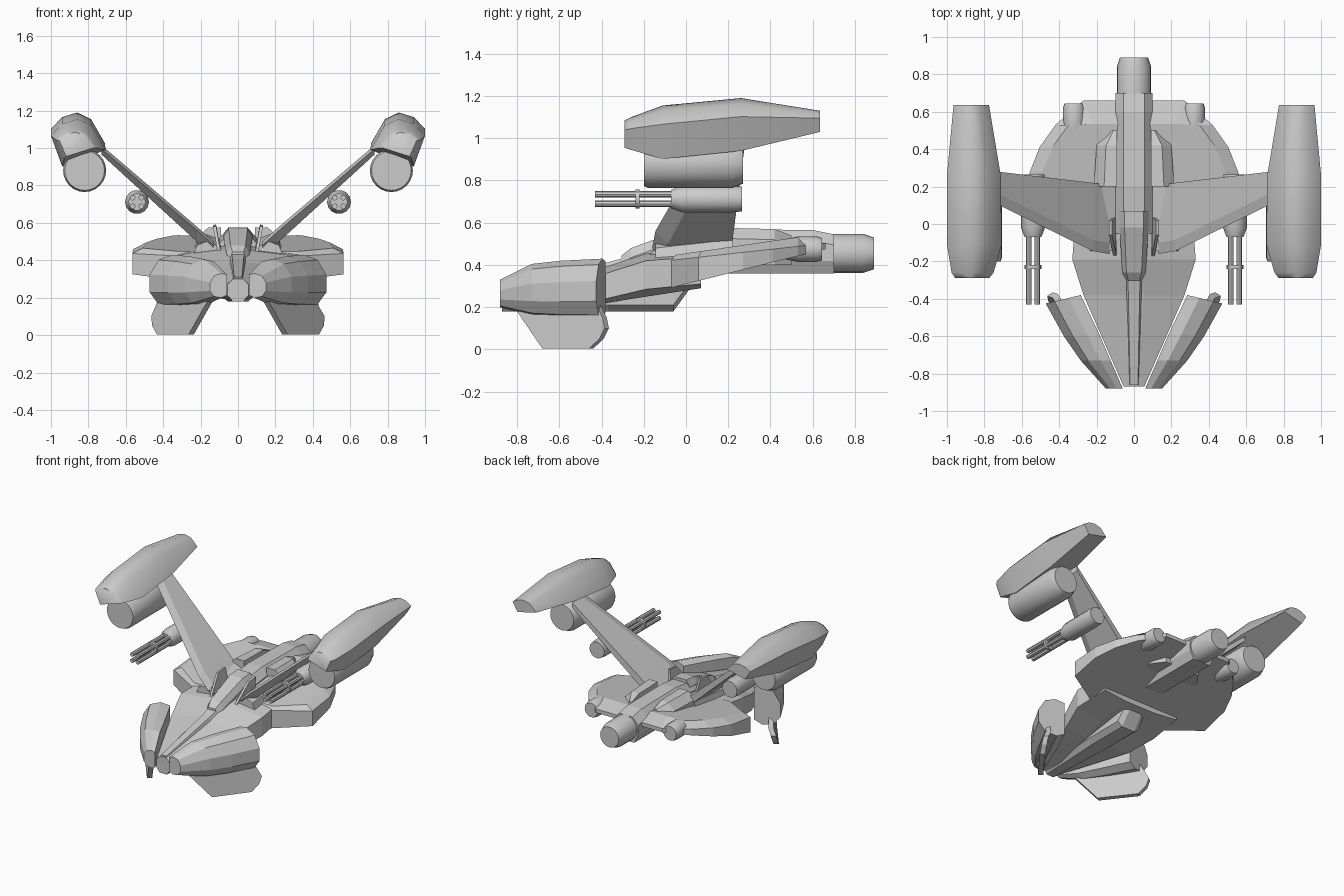
import bpy, bmesh, math
from mathutils import Vector

if "Cube" in bpy.data.objects:
    bpy.data.objects.remove(bpy.data.objects["Cube"])


def loft(name, sections, mirror=False, smooth=0):
    """Skin a list of equal-length point rings and cap both ends."""
    bm = bmesh.new()
    rings = [[bm.verts.new(p) for p in s] for s in sections]
    n = len(rings[0])
    for a, b in zip(rings, rings[1:]):
        for i in range(n):
            j = (i + 1) % n
            bm.faces.new((a[i], a[j], b[j], b[i]))
    bm.faces.new(rings[0])
    bm.faces.new(rings[-1])
    bmesh.ops.recalc_face_normals(bm, faces=bm.faces)
    me = bpy.data.meshes.new(name)
    bm.to_mesh(me)
    bm.free()
    ob = bpy.data.objects.new(name, me)
    bpy.context.collection.objects.link(ob)
    if smooth:
        bpy.ops.object.select_all(action='DESELECT')
        ob.select_set(True)
        bpy.context.view_layer.objects.active = ob
        bpy.ops.object.shade_smooth_by_angle(angle=math.radians(smooth))
    if mirror:
        m = ob.modifiers.new("mirror", 'MIRROR')
        m.use_mirror_merge = False
    return ob


def lathe(name, x, z, stations, n=20, mirror=True):
    """Round body along y from (y, radius) stations."""
    loft(name, [[(x + r * math.cos(2 * math.pi * i / n), y, z + r * math.sin(2 * math.pi * i / n))
                 for i in range(n)] for y, r in stations], mirror, 35)


def both(half):
    """Close a right-half outline (top to bottom) across x = 0."""
    return half + [(-x, y, z) for x, y, z in reversed(half)]


def slab(name, outline, offset):
    """Mirrored thick plate from a 3D outline."""
    o = Vector(offset)
    loft(name, [[Vector(p) - o for p in outline], [Vector(p) + o for p in outline]], True)


# Saucer-like rear hull: bottom edge, rim edge, inset top
rim = [(.27, .66), (.42, .53), (.505, .41), (.56, .27), (.565, .06), (.32, -.07)]
inner = [(.22, .535), (.35, .53), (.43, .42), (.49, .28), (.51, .07), (.32, -.05)]
loft("rear_hull", [
    both([(x, y, .31 + .25 * y) for x, y in rim]),
    both([(x, y, .43 + .11 * y) for x, y in rim]),
    both([(x, y, .455 + .145 * y) for x, y in inner])])

# Tapering neck that runs forward to the nose
loft("neck", [both([(min(.05, w * .5), y, t), (w, y, et), (w, y, eb), (w * .4, y, b)])
              for y, w, t, et, eb, b in [
                  (-.87, .055, .30, .27, .21, .18), (-.38, .27, .39, .36, .24, .22),
                  (-.19, .33, .455, .42, .285, .25), (.07, .31, .50, .44, .31, .29)]])
loft("neck_ridge", [both([(w * .6, y, t), (w, y, t - .04), (w, y, t - .12)]) for y, w, t in [
    (-.86, .035, .31), (-.38, .05, .41), (-.12, .065, .48)]])

# Keel below the neck
loft("keel", [both([(w, y, t), (w, y, b + .03), (w * .6, y, b)]) for y, w, t, b in [
    (-.87, .05, .28, .18), (-.37, .09, .3, .18), (-.06, .09, .33, .18), (.02, .08, .35, .29)]])

# Spine and main exhaust
loft("spine", [both([(.055, y, t), (.1, y, t - .05), (.1, y, .42), (.07, y, .36)])
               for y, t in [(-.05, .54), (.2, .57), (.6, .565), (.7, .545)]])
lathe("main_exhaust", 0, .455, [(.66, .092), (.84, .092), (.89, .075)], mirror=False)
lathe("side_exhaust", .32, .475, [(.47, .048), (.53, .06), (.62, .06), (.645, .052)])

# Cockpit canopy and the plates beside it
loft("cockpit", [both([(w * .65, y, t), (w, y, t - .045), (w * .8, y, .38)]) for y, w, t in [
    (-.305, .045, .445), (-.26, .062, .48), (-.02, .078, .568), (.07, .08, .575)]])
slab("cockpit_plate", [(.1, -.18, .44), (.125, -.06, .58), (.125, .02, .59), (.1, .04, .45)],
     (.008, 0, -.001))

# Shoulders and wing roots
loft("shoulder", [[(.09, y, t), (a, y, t), (b, y, t - .05), (b, y, .4), (.09, y, .4)]
                  for y, a, b, t in [(.2, .16, .215, .575), (.42, .15, .2, .57), (.5, .11, .14, .54)]], True)
loft("wing_root", [[(.09, y, t - .03), (.17, y, t), (.22, y, t - .02), (.25, y, .4), (.09, y, .4)]
                   for y, t in [(-.145, .5), (.22, .54)]], True)

# Raised wings
loft("wing", [[(x, a, zt - .02), (x, a + .06, zt), (x, b, zt), (x, b, zb + .015), (x, a + .06, zb)]
              for x, a, b, zt, zb in [(.13, -.16, .21, .50, .42), (.22, -.145, .22, .58, .5),
                                      (.73, .105, .28, 1.015, .965)]], True)

# Wing-tip fairings with engines below
shape = [(-.95, -.3), (-.45, .72), (.05, 1), (.6, .8), (1, .3), (.6, -1)]
loft("tip_fairing", [[((a + b) / 2 + u * (b - a) / 2, y, (c + d) / 2 + v * (d - c) / 2) for u, v in shape]
                     for y, a, b, c, d in [
                         (-.29, .77, .955, .955, 1.085), (-.26, .745, .975, .945, 1.10),
                         (-.11, .70, 1.0, .902, 1.155), (.26, .705, 1.0, .94, 1.19),
                         (.635, .77, .965, 1.03, 1.13)]], True, 62)
lathe("tip_engine", .82, .88, [(-.2, .106), (-.18, .115), (.22, .115), (.27, .095)], 24)

# Rotary guns under the wings
lathe("gun_body", .54, .712, [(-.07, .045), (-.02, .064), (.22, .064), (.265, .06)], 14)
lathe("gun_clamp", .54, .712, [(-.24, .046), (-.22, .046)], 14)
for k in range(4):
    t = math.radians(45 + 90 * k)
    lathe("gun_barrel_%d" % k, .54 + .032 * math.cos(t), .712 + .032 * math.sin(t),
          [(-.43, .015), (-.02, .015)], 8)

# Forward mandibles
arc = [(0, .1), (0, .95), (.35, 1), (.75, .9), (1, .62), (1, .28), (.75, .05), (.3, 0)]
loft("mandible", [[(a + u * (b - a), y + s * (1 - u), zb + v * (zt - zb)) for u, v in arc]
                  for y, a, b, zb, zt, s in [
                      (-.88, .06, .15, .20, .33, 0), (-.73, .125, .285, .16, .405, 0),
                      (-.6, .185, .375, .152, .42, .01), (-.425, .285, .472, .15, .43, .045)]], True)

# Fins hanging below the mandibles
slab("lower_fin", [(.15, -.79, .18), (.25, -.67, .004), (.42, -.45, .004), (.445, -.4, .05),
                   (.45, -.375, .1), (.42, -.385, .15), (.4, -.42, .22)], (.014, -.01, 0))
